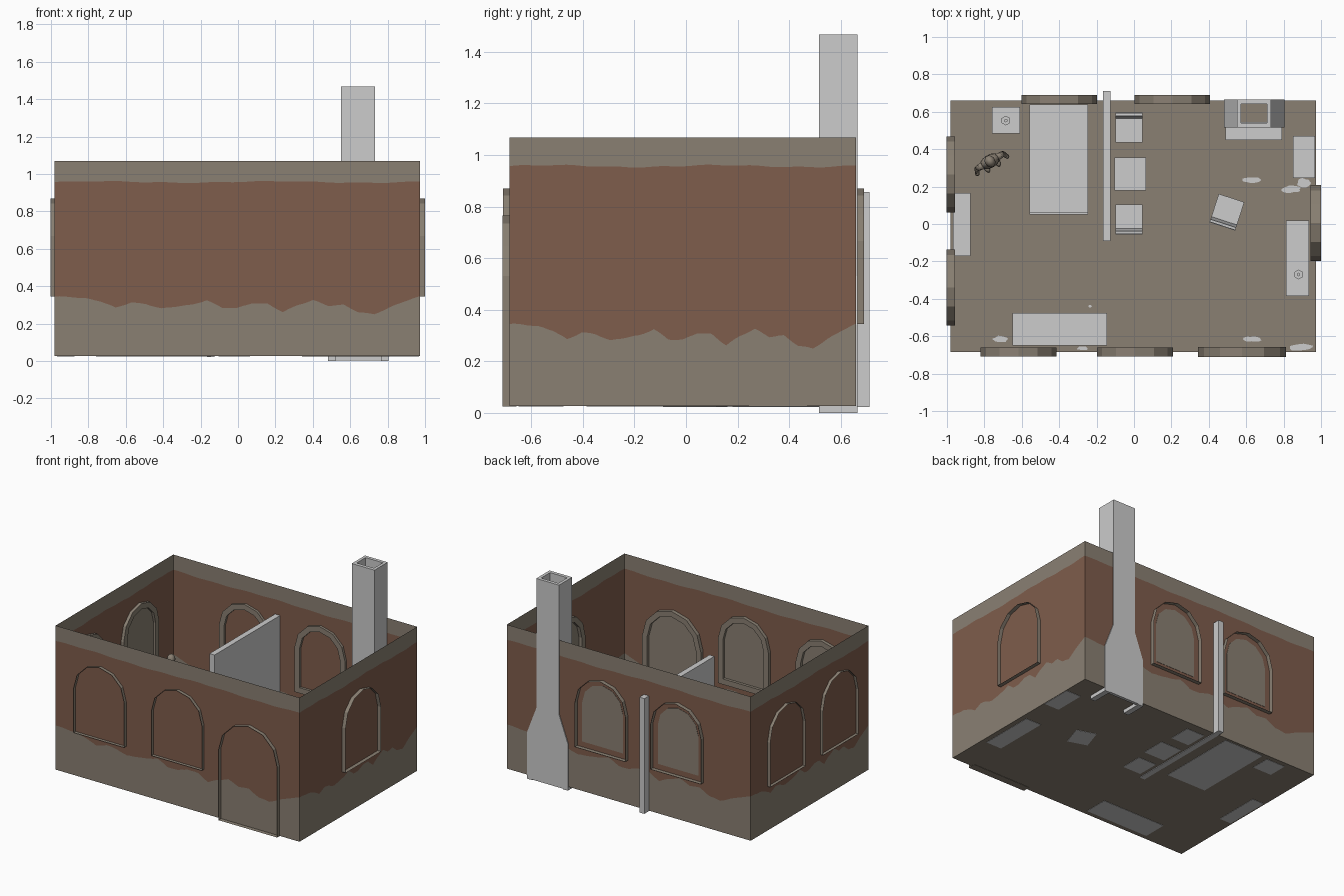
import bpy, bmesh, math, random
from mathutils import Matrix, Vector

if "Cube" in bpy.data.objects:
    bpy.data.objects.remove(bpy.data.objects["Cube"])

random.seed(4)


def material(name, rgb):
    m = bpy.data.materials.new(name)
    m.diffuse_color = (*rgb, 1)
    m.use_nodes = True
    m.node_tree.nodes["Principled BSDF"].inputs["Base Color"].default_value = m.diffuse_color
    return m


TAN = material("plaster_tan", (0.254, 0.216, 0.171))
BROWN = material("clay_brown", (0.212, 0.109, 0.072))
GREY = material("pale_grey", (0.604, 0.604, 0.604))

X0, X1, Y0, Y1 = -0.98, 0.972, -0.685, 0.66
FLOOR, TOP = 0.026, 1.068


def finish(bm, name, *mats):
    me = bpy.data.meshes.new(name)
    bm.to_mesh(me)
    bm.free()
    ob = bpy.data.objects.new(name, me)
    for m in mats:
        me.materials.append(m)
    bpy.context.collection.objects.link(ob)
    return ob


def add_box(bm, x0, x1, y0, y1, z0, z1, rot=None):
    mid = Vector(((x0 + x1) / 2, (y0 + y1) / 2, (z0 + z1) / 2))
    mat = Matrix.Translation(mid) @ (rot or Matrix()) @ Matrix.Diagonal((x1 - x0, y1 - y0, z1 - z0, 1))
    bmesh.ops.create_cube(bm, size=1, matrix=mat)


def boxes(name, *dims, mat=GREY):
    bm = bmesh.new()
    for d in dims:
        add_box(bm, *d)
    return finish(bm, name, mat)


# --- walls: single sheets, brown band with a wavy lower edge
LOW = [.345, .343, .335, .32, .285, .312, .305, .28, .292, .30, .325, .285, .283,
       .31, .305, .262, .30, .325, .295, .30, .26, .25, .285, .32, .345]


def wave(t):
    f = t * (len(LOW) - 1)
    i = min(int(f), len(LOW) - 2)
    return LOW[i] + (LOW[i + 1] - LOW[i]) * (f - i)


corners = [(X0, Y0), (X1, Y0), (X1, Y1), (X0, Y1)]
bm = bmesh.new()
N = 72
for k in range(4):
    a, b = Vector(corners[k]), Vector(corners[(k + 1) % 4])
    cols = []
    for i in range(N + 1):
        t = i / N
        p = a.lerp(b, t)
        up = 0.957 + 0.004 * math.sin(t * 13) + 0.002 * math.sin(t * 47)
        lo = wave(t) + 0.002 * math.sin(t * 90)
        cols.append([bm.verts.new((p.x, p.y, z)) for z in (FLOOR, lo, up, TOP)])
    for c, d in zip(cols, cols[1:]):
        for r in range(3):
            bm.faces.new((c[r], d[r], d[r + 1], c[r + 1])).material_index = int(r == 1)
finish(bm, "walls", TAN, BROWN)

# --- floor
bm = bmesh.new()
bm.faces.new([bm.verts.new((x, y, FLOOR)) for x, y in corners])
finish(bm, "floor", TAN)


# --- arched frames: open sleeve through the wall, inner rim, recessed panel
def arch(w, z0, z1, inset):
    r, spring = w / 2 - inset, z1 - w / 2
    pts = [(-r, z0 + inset), (r, z0 + inset)]
    return pts + [(r * math.cos(math.pi * i / 6), spring + r * math.sin(math.pi * i / 6)) for i in range(7)]


def arched_frame(name, centre, angle, w, z0, z1, depth=0.024):
    """Local -y is outward; the wall plane is at local y = 0."""
    bm = bmesh.new()
    rings = []
    for inset, y in ((0, -depth), (0, depth), (0.04, depth), (0.04, 0.004)):
        rings.append([bm.verts.new((x, y, z)) for x, z in arch(w, z0, z1, inset)])
    n = len(rings[0])
    for a, b in zip(rings, rings[1:]):
        for i in range(n):
            j = (i + 1) % n
            bm.faces.new((a[i], a[j], b[j], b[i]))
    bm.faces.new(rings[-1])
    bmesh.ops.remove_doubles(bm, verts=bm.verts, dist=1e-5)
    bm.transform(Matrix.Translation((*centre, 0)) @ Matrix.Rotation(angle, 4, 'Z'))
    return finish(bm, name, TAN)


for x in (-0.617, 0.005):
    arched_frame("front_window", (x, Y0), 0, 0.405, 0.345, 0.87)
arched_frame("front_door", (0.577, Y0), 0, 0.47, 0.024, 0.765, 0.027)
for x in (-0.4, 0.205):
    arched_frame("back_window", (x, Y1 + 0.006), math.pi, 0.405, 0.345, 0.87)
for y in (0.265, -0.34):
    arched_frame("left_window", (X0, y), -math.pi / 2, 0.405, 0.345, 0.87, 0.022)
arched_frame("right_window", (X1, 0.005), math.pi / 2, 0.405, 0.345, 0.87, 0.028)

# --- dividing wall, poking out at the back
boxes("divider_wall", (-0.165, -0.125, -0.09, 0.712, 0.022, 0.856))

# --- fireplace: hollow base of jambs, back and lintel, with a mantel shelf
YB = 0.666
boxes("fireplace_base",
      (0.48, 0.52, 0.515, YB, 0, 0.34), (0.765, 0.805, 0.515, YB, 0, 0.34),
      (0.52, 0.765, 0.645, YB, 0.004, 0.34), (0.52, 0.765, 0.515, 0.545, 0.26, 0.34))
boxes("mantel", (0.49, 0.79, 0.45, 0.516, 0.31, 0.34))

# --- chimney: tapering hood and hollow flue
bm = bmesh.new()
rings = []
for x0, x1, y0, y1, z in ((0.505, 0.78, 0.54, 0.645, 0.34), (0.48, 0.805, 0.515, YB, 0.34),
                          (0.55, 0.732, 0.515, YB, 0.53), (0.55, 0.732, 0.515, YB, 1.468),
                          (0.572, 0.71, 0.54, 0.642, 1.468), (0.572, 0.71, 0.54, 0.642, 0.53),
                          (0.505, 0.78, 0.54, 0.645, 0.34)):
    rings.append([bm.verts.new(p) for p in ((x0, y0, z), (x1, y0, z), (x1, y1, z), (x0, y1, z))])
for a, b in zip(rings, rings[1:]):
    for i in range(4):
        j = (i + 1) % 4
        bm.faces.new((a[i], a[j], b[j], b[i]))
bmesh.ops.remove_doubles(bm, verts=bm.verts, dist=1e-5)
finish(bm, "chimney", GREY)

# --- plain furniture blocks
B = FLOOR - 0.002
boxes("bed", (-0.56, -0.245, 0.06, 0.64, B, 0.16), (-0.56, -0.245, 0.05, 0.06, B, 0.15))
boxes("nightstand", (-0.76, -0.61, 0.485, 0.625, B, 0.18))
boxes("table", (-0.105, 0.063, 0.18, 0.355, B, 0.22))
boxes("chest", (-0.65, -0.145, -0.65, -0.475, B, 0.2))
boxes("left_shelf", (-0.968, -0.875, -0.17, 0.165, B, 0.25))
boxes("right_cabinet", (0.812, 0.935, -0.385, 0.02, B, 0.27))
boxes("right_shelf", (0.85, 0.968, 0.245, 0.47, B, 0.27))


# --- chairs: block seat and leaning back
def chair(x, y, angle):
    bm = bmesh.new()
    add_box(bm, -0.072, 0.072, -0.08, 0.08, B, 0.14)
    add_box(bm, -0.072, 0.072, -0.07, -0.055, 0.13, 0.28, Matrix.Rotation(math.radians(6), 4, 'X'))
    bm.transform(Matrix.Translation((x, y, 0)) @ Matrix.Rotation(math.radians(angle), 4, 'Z'))
    finish(bm, "chair", GREY)


chair(-0.027, 0.025, 0)
chair(-0.027, 0.515, 180)
chair(0.497, 0.063, -18)


# --- candle holders on the nightstand and the cabinet
def candle(x, y, z):
    bm = bmesh.new()
    for r, z0, z1 in ((0.026, 0, 0.012), (0.01, 0.012, 0.07)):
        bmesh.ops.create_cone(bm, cap_ends=True, segments=6, radius1=r, radius2=r, depth=z1 - z0,
                              matrix=Matrix.Translation((x, y, z + (z0 + z1) / 2)))
    finish(bm, "candle_holder", GREY)


candle(-0.685, 0.553, 0.18)
candle(0.88, -0.27, 0.27)


# --- worn pale patches on the floor
for x, y, rx, ry in ((0.635, 0.235, 0.055, 0.018), (0.84, 0.185, 0.055, 0.02), (0.91, 0.22, 0.04, 0.025),
                     (-0.715, -0.615, 0.045, 0.018), (-0.275, -0.665, 0.03, 0.012),
                     (0.635, -0.615, 0.05, 0.016), (0.89, -0.66, 0.07, 0.02), (-0.235, -0.44, 0.01, 0.008)):
    bm = bmesh.new()
    ring = []
    for i in range(14):
        a, s = math.tau * i / 14, random.uniform(0.75, 1.1)
        ring.append(bm.verts.new((x + rx * s * math.cos(a), y + ry * s * math.sin(a), FLOOR + 0.003)))
    bm.faces.new(ring)
    finish(bm, "floor_patch", GREY)

# --- standing figure, shoulders along local x
bm = bmesh.new()


def blob(c, s):
    bmesh.ops.create_uvsphere(bm, u_segments=14, v_segments=10, radius=1,
                              matrix=Matrix.Translation(c) @ Matrix.Diagonal((*s, 1)))


def limb(p, q, r0, r1):
    p, q = Vector(p), Vector(q)
    rot = (q - p).to_track_quat('Z', 'Y').to_matrix().to_4x4()
    bmesh.ops.create_cone(bm, cap_ends=True, segments=12, radius1=r0, radius2=r1,
                          depth=(q - p).length, matrix=Matrix.Translation((p + q) / 2) @ rot)


blob((0, 0, 0.49), (0.028, 0.033, 0.038))
limb((0, 0, 0.42), (0, 0, 0.47), 0.016, 0.014)
blob((0, 0, 0.37), (0.058, 0.036, 0.075))
blob((0, 0, 0.29), (0.048, 0.036, 0.05))
for s in (-1, 1):
    limb((s * 0.052, 0, 0.41), (s * 0.08, 0, 0.32), 0.019, 0.015)
    limb((s * 0.08, 0, 0.32), (s * 0.09, -0.02, 0.24), 0.015, 0.011)
    blob((s * 0.092, -0.022, 0.228), (0.012, 0.014, 0.02))
    limb((s * 0.025, 0, 0.29), (s * 0.03, 0, 0.16), 0.028, 0.02)
    limb((s * 0.03, 0, 0.16), (s * 0.032, 0, 0.035), 0.02, 0.013)
    blob((s * 0.032, -0.015, 0.04), (0.016, 0.034, 0.013))
bm.transform(Matrix.Translation((-0.77, 0.335, 0)) @ Matrix.Rotation(math.radians(30), 4, 'Z'))
figure = finish(bm, "standing_figure", TAN)
for p in figure.data.polygons:
    p.use_smooth = True
